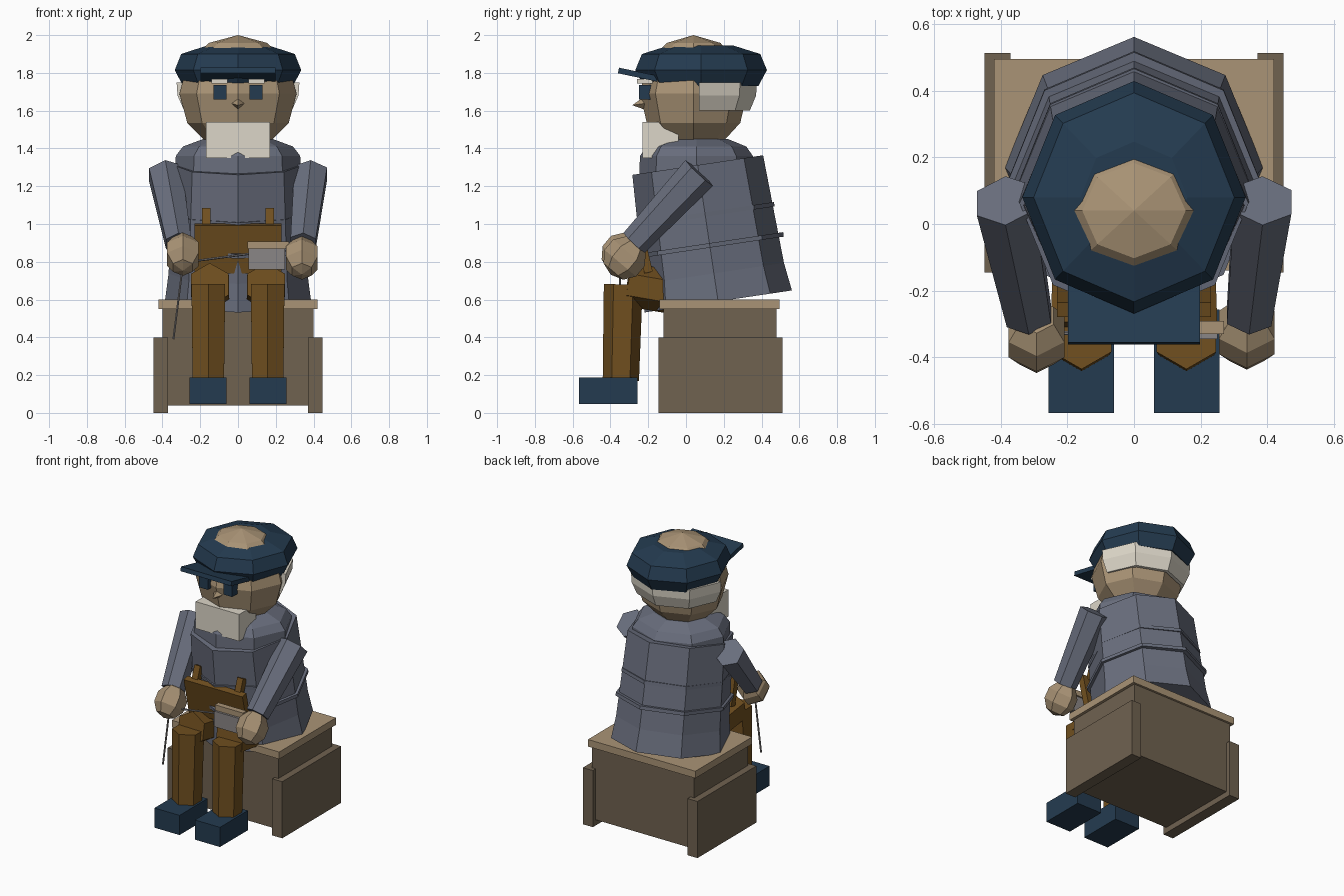
import bpy, bmesh
from math import cos, sin, radians
from mathutils import Vector, Matrix

if "Cube" in bpy.data.objects:
    bpy.data.objects.remove(bpy.data.objects["Cube"], do_unlink=True)


def material(name, r, g, b):
    lin = [(c / 255 / 12.92) if c < 11 else ((c / 255 + 0.055) / 1.055) ** 2.4 for c in (r, g, b)]
    m = bpy.data.materials.new(name)
    m.use_nodes = True
    m.diffuse_color = (*lin, 1)
    bsdf = next(n for n in m.node_tree.nodes if n.type == 'BSDF_PRINCIPLED')
    bsdf.inputs["Base Color"].default_value = (*lin, 1)
    return m


TAN = material("tan", 170, 148, 118)
GREY = material("slate_grey", 105, 110, 125)
CREAM = material("cream", 220, 214, 200)
WOOD = material("dark_wood", 112, 98, 80)
BROWN = material("brown_cloth", 112, 79, 31)
NAVY = material("navy", 36, 59, 80)
STEEL = material("steel", 138, 134, 134)


def finish(name, bm, mat, matrix=None):
    if matrix:
        bm.transform(matrix)
    bmesh.ops.recalc_face_normals(bm, faces=bm.faces)
    mesh = bpy.data.meshes.new(name)
    bm.to_mesh(mesh)
    bm.free()
    mesh.materials.append(mat)
    ob = bpy.data.objects.new(name, mesh)
    bpy.context.scene.collection.objects.link(ob)
    return ob


def box(name, mat, x, y, z, tilt=0):
    """Box from (min, max) ranges, tilted about the x axis through its centre."""
    bm = bmesh.new()
    bmesh.ops.create_cube(bm, size=1)
    mid = Vector([(a + b) / 2 for a, b in (x, y, z)])
    size = [b - a for a, b in (x, y, z)]
    m = Matrix.Translation(mid) @ Matrix.Rotation(radians(tilt), 4, 'X') @ Matrix.Diagonal((*size, 1))
    return finish(name, bm, mat, m)


def loft(name, mat, rings, n=8, sx=1, sy=1, phase=0, matrix=None):
    """Stack of polygon rings (radius, height); radius 0 makes a point."""
    bm = bmesh.new()
    rows = []
    for r, z in rings:
        if r == 0:
            rows.append([bm.verts.new((0, 0, z))] * n)
            continue
        angles = [radians(phase + 360 * i / n) for i in range(n)]
        rows.append([bm.verts.new((sx * r * cos(a), sy * r * sin(a), z)) for a in angles])
    for low, high in zip(rows, rows[1:]):
        for i in range(n):
            j = (i + 1) % n
            bm.faces.new(list(dict.fromkeys((low[i], low[j], high[j], high[i]))))
    for row, (r, z) in ((rows[0], rings[0]), (rows[-1], rings[-1])):
        if r:
            bm.faces.new(row)
    return finish(name, bm, mat, matrix)


def limb(name, mat, a, b, r1, r2, n=6, phase=90):
    """Tapered prism between two points."""
    a, b = Vector(a), Vector(b)
    d = (b - a).normalized()
    u = Vector((1, 0, 0))
    u = (u - d * d.dot(u)).normalized() if abs(d.x) < 0.95 else d.orthogonal().normalized()
    rot = Matrix((u, d.cross(u), d)).transposed().to_4x4()
    return loft(name, mat, [(r1, 0), (r2, (b - a).length)], n, phase=phase,
                matrix=Matrix.Translation(a) @ rot)


def at(y, z=0):
    return Matrix.Translation((0, y, z))


# Crate seat
box("crate_body", WOOD, (-.4, .4), (-.12, .48), (.04, .55))
box("crate_lid", TAN, (-.42, .42), (-.14, .495), (.55, .6))

# Leaning torso with quilted bands
lean = at(.17, .59) @ Matrix.Rotation(radians(8.5), 4, 'X')
loft("torso", GREY, [(.395, 0), (.375, .15), (.35, .73)], sx=.98, matrix=lean)
for i, h in enumerate((.30, .465, .625)):
    r = .395 - .025 * i
    loft("jacket_band_%d" % (i + 1), GREY, [(r, h - .012), (r, h + .012)], sx=.96, matrix=lean)
loft("shoulders", GREY, [(.31, 1.2), (.305, 1.36), (.27, 1.41), (.17, 1.45)],
     sx=1.08, sy=.98, matrix=at(.055))

# Head, nose and beard
R = .31
head_rings = [(0, -R)] + [(R * sin(radians(t)), -R * cos(radians(t))) for t in range(30, 180, 30)] + [(0, R)]
loft("head", TAN, head_rings, sy=.92, matrix=at(.04, 1.69))
loft("nose", TAN, [(.042, 0), (0, .08)], n=4,
     matrix=at(-.205, 1.64) @ Matrix.Rotation(radians(98), 4, 'X'))
box("beard", CREAM, (-.17, .17), (-.23, -.04), (1.35, 1.54))

# Hair band wrapped around the back of the head
bm = bmesh.new()
rows = []
for r, z in ((.26, 1.60), (.285, 1.60), (.32, 1.68), (.325, 1.75), (.26, 1.75)):
    rows.append([bm.verts.new((r * cos(radians(a)), .07 + .94 * r * sin(radians(a)), z))
                 for a in range(0, 181, 45)])
for k in range(len(rows)):
    low, high = rows[k], rows[(k + 1) % len(rows)]
    for i in range(4):
        bm.faces.new((low[i], low[i + 1], high[i + 1], high[i]))
for end in (0, 4):
    bm.faces.new([row[end] for row in rows])
finish("hair", bm, CREAM)

# Cap
loft("cap", NAVY, [(.30, 1.73), (.345, 1.815), (.31, 1.90), (.165, 1.946)],
     sx=.97, sy=1.01, matrix=at(.08))
box("cap_visor", NAVY, (-.198, .198), (-.36, -.14), (1.775, 1.805), tilt=-12)

# Bib of the overalls
box("bib", BROWN, (-.23, .23), (-.25, -.205), (.74, 1.0), tilt=13)

# Paired parts
for side, s in (("left", 1), ("right", -1)):
    def span(a, b):
        return tuple(sorted((s * a, s * b)))

    box(side + "_crate_board", WOOD, span(.37, .448), (-.146, .512), (0, .4))
    box(side + "_eye", NAVY, span(.06, .13), (-.25, -.17), (1.66, 1.735))
    box(side + "_eyebrow", CREAM, span(.055, .14), (-.26, -.17), (1.745, 1.768))
    box(side + "_strap", BROWN, span(.145, .19), (-.235, -.19), (.97, 1.08), tilt=-20)
    limb(side + "_thigh", BROWN, (s * .15, -.31, .68), (s * .14, -.02, .63), .115, .115)
    limb(side + "_shin", BROWN, (s * .157, -.345, .17), (s * .157, -.332, .68), .096, .103)
    box(side + "_shoe", NAVY, span(.06, .256), (-.567, -.256), (.048, .187))
    wrist = .345 if s > 0 else -.315
    limb(side + "_arm", GREY, (s * .385, .07, 1.27), (wrist, -.275, .9), .1, .077)
    hand = Vector((.338, -.325, .82) if s > 0 else (-.292, -.335, .84))
    bm = bmesh.new()
    bmesh.ops.create_uvsphere(bm, u_segments=6, v_segments=5, radius=.115)
    finish(side + "_hand", bm, TAN, Matrix.Translation(hand)
           @ Matrix.Diagonal((.88, 1, 1, 1)) @ Matrix.Rotation(radians(-40), 4, 'X'))

# Handheld work: two thin rods and a small block
limb("hanging_rod", STEEL, (-.29, -.35, .80), (-.342, -.35, .39), .006, .006)
limb("cross_rod", STEEL, (-.26, -.33, .80), (.08, -.31, .845), .006, .006)
box("work_plate", STEEL, (.055, .25), (-.345, -.30), (.76, .87))
box("work_plate_top", TAN, (.05, .27), (-.33, -.29), (.87, .908))
